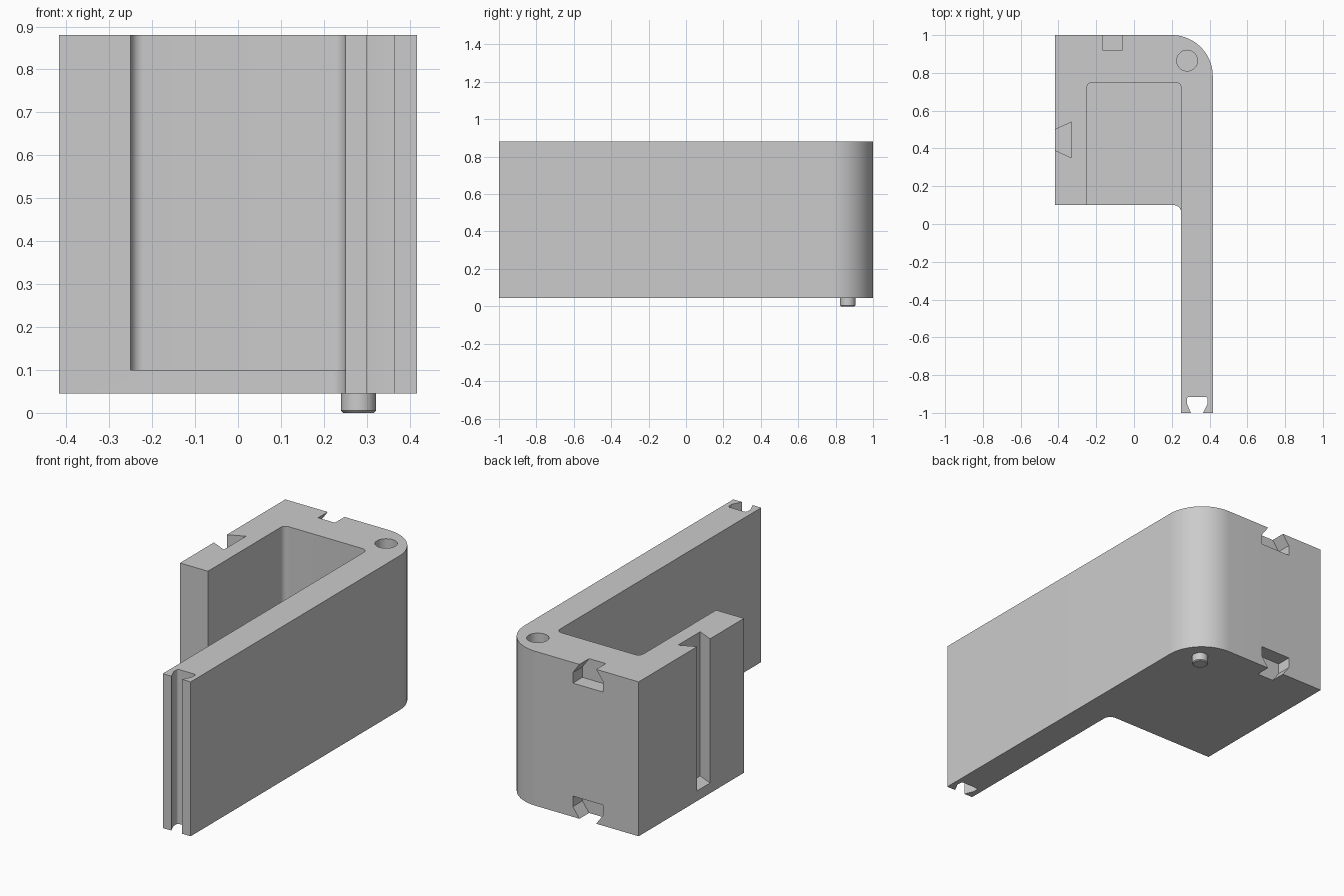
import bpy, bmesh
from math import pi, cos, sin, radians

if "Cube" in bpy.data.objects:
    bpy.data.objects.remove(bpy.data.objects["Cube"])

grey = bpy.data.materials.new("light grey")
grey.use_nodes = True
grey.diffuse_color = (0.6, 0.6, 0.6, 1)
grey.node_tree.nodes["Principled BSDF"].inputs["Base Color"].default_value = (0.6, 0.6, 0.6, 1)

BASE, TOP, FLOOR = 0.045, 0.88, 0.1
W = 0.417
PIN = (0.281, 0.865)


def arc(cx, cy, r, start, end, steps=8):
    """Points of an arc, angles in degrees."""
    angles = [radians(start + (end - start) * i / steps) for i in range(steps + 1)]
    return [(cx + r * cos(a), cy + r * sin(a)) for a in angles]


def prism(name, outline, low, high, along="z"):
    """Extrude a closed outline along z, or along y for an x-z outline."""
    def place(u, v, w):
        return (u, v, w) if along == "z" else (u, w, v)
    bm = bmesh.new()
    face = bm.faces.new([bm.verts.new(place(u, v, low)) for u, v in outline])
    new = bmesh.ops.extrude_face_region(bm, geom=[face])["geom"]
    bmesh.ops.translate(bm, vec=place(0, 0, high - low),
                        verts=[g for g in new if isinstance(g, bmesh.types.BMVert)])
    bmesh.ops.recalc_face_normals(bm, faces=bm.faces)
    mesh = bpy.data.meshes.new(name)
    bm.to_mesh(mesh)
    bm.free()
    obj = bpy.data.objects.new(name, mesh)
    bpy.context.collection.objects.link(obj)
    mesh.materials.append(grey)
    return obj


def activate(obj):
    bpy.ops.object.select_all(action="DESELECT")
    obj.select_set(True)
    bpy.context.view_layer.objects.active = obj


def cut(body, cutter):
    """Subtract a cutter from the body and discard it."""
    mod = body.modifiers.new("cut", "BOOLEAN")
    mod.operation, mod.solver, mod.object = "DIFFERENCE", "EXACT", cutter
    activate(body)
    bpy.ops.object.modifier_apply(modifier=mod.name)
    bpy.data.objects.remove(cutter)


# L-shaped body with a long arm, rounded outer corner and filleted inner corner
outline = [(-W, 0.1), (-W, 1)] + arc(0.2, 0.783, 0.217, 90, 0, 20)
outline += [(W, -1), (0.25, -1)] + arc(0.21, 0.06, 0.04, 0, 90)
body = prism("bracket_body", outline, BASE, TOP)

# pocket open to the front, with a floor and rounded rear corners
r = 0.03
pocket = [(-0.25, -1.1), (0.25, -1.1)]
pocket += arc(0.25 - r, 0.75 - r, r, 0, 90) + arc(r - 0.25, 0.75 - r, r, 90, 180)
cut(body, prism("pocket_cutter", pocket, FLOOR, TOP + 0.1))

# dovetail slot down the outer side wall
slot = [(-W - 0.02, 0.4), (-W, 0.39), (-0.33, 0.35), (-0.33, 0.54), (-W, 0.5), (-W - 0.02, 0.49)]
cut(body, prism("side_slot_cutter", slot, FLOOR, TOP + 0.1))

# undercut groove along the end of the arm
groove = [(0.301, -1.05), (0.301, -1), (0.28, -0.95)]
groove += arc(0.292, -0.927, 0.012, 180, 90, 4) + arc(0.378, -0.927, 0.012, 90, 0, 4)
groove += [(0.39, -0.95), (0.365, -1), (0.365, -1.05)]
cut(body, prism("arm_groove_cutter", groove, 0, 1))

# matching undercut notches at the top and bottom of the rear face
mid = -0.113
for edge, d in ((TOP, 1), (BASE, -1)):
    half = [(0.05, 0.05), (0.05, 0), (0.09, -0.055), (0.09, -0.112)]
    notch = [(mid + x, edge + d * z) for x, z in half]
    notch += [(mid - x, edge + d * z) for x, z in reversed(half)]
    cut(body, prism("rear_notch_cutter", notch, 0.918, 1.1, "y"))

# round socket in the top
cut(body, prism("socket_cutter", arc(*PIN, 0.055, 0, 348.75, 31), TOP - 0.06, TOP + 0.1))

# locating peg under the body
peg = prism("locating_peg", arc(*PIN, 0.041, 0, 348.75, 31), 0, BASE + 0.005)
bm = bmesh.new()
bm.from_mesh(peg.data)
rim = [e for e in bm.edges if all(v.co.z < 0.001 for v in e.verts)]
bmesh.ops.bevel(bm, geom=rim, offset=0.005, segments=1, affect="EDGES")
bm.to_mesh(peg.data)
bm.free()

for obj in (body, peg):
    activate(obj)
    bpy.ops.object.shade_smooth_by_angle(angle=radians(25))
